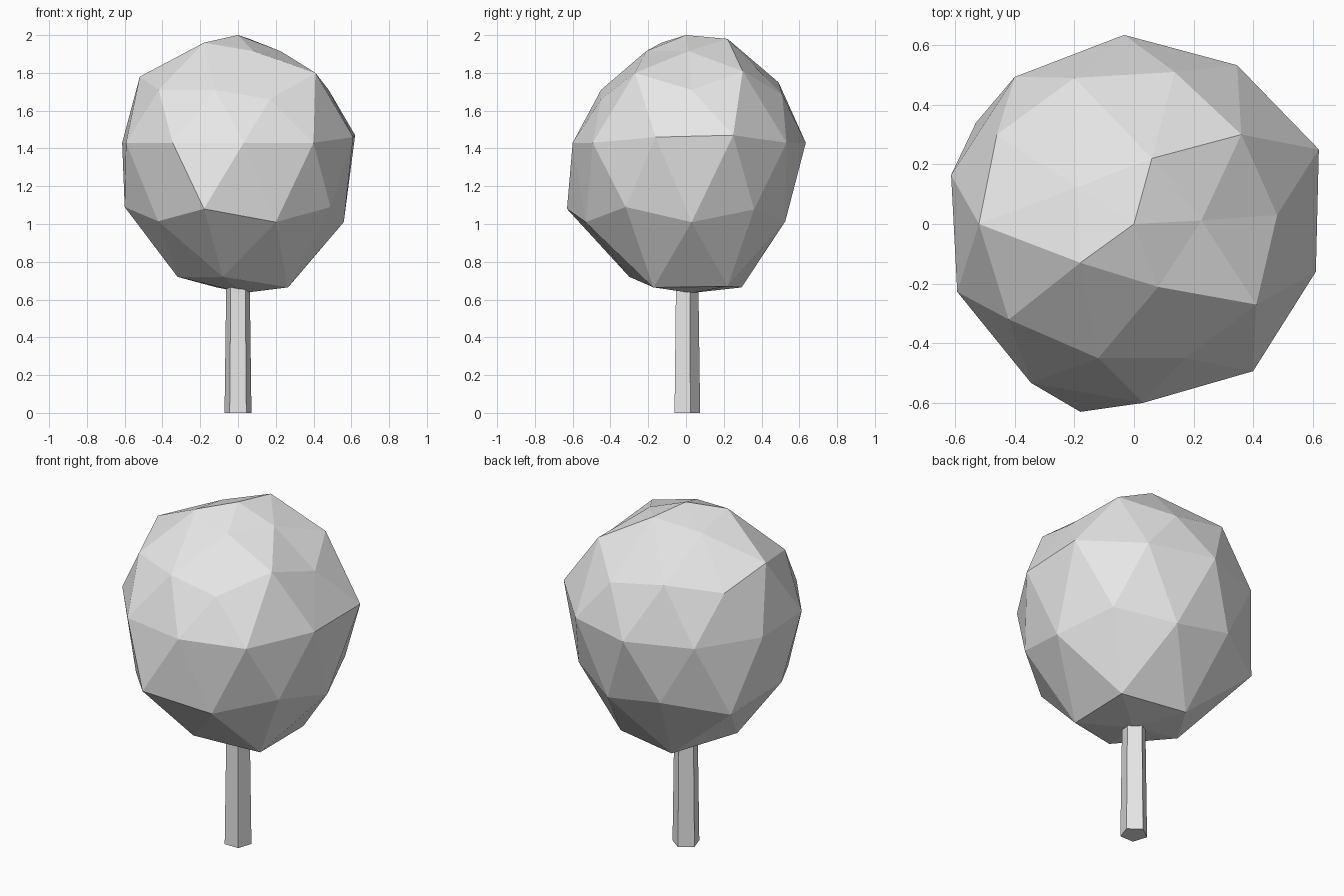
import bpy
import bmesh
from math import radians
from mathutils import Matrix, Vector

cube = bpy.data.objects.get("Cube")
if cube:
    bpy.data.objects.remove(cube, do_unlink=True)

# One plain grey for the whole tree
grey = bpy.data.materials.new("light grey")
grey.use_nodes = True
grey.diffuse_color = (0.8, 0.8, 0.8, 1)
grey.node_tree.nodes["Principled BSDF"].inputs["Base Color"].default_value = (0.8, 0.8, 0.8, 1)


def add_object(name, bm):
    """Turn a bmesh into a flat-shaded object."""
    bmesh.ops.recalc_face_normals(bm, faces=bm.faces)
    mesh = bpy.data.meshes.new(name)
    bm.to_mesh(mesh)
    bm.free()
    mesh.materials.append(grey)
    obj = bpy.data.objects.new(name, mesh)
    bpy.context.scene.collection.objects.link(obj)
    return obj


# Trunk: tapered pentagonal post with a corner facing the back
bm = bmesh.new()
trunk_height = 0.72
bmesh.ops.create_cone(bm, cap_ends=True, segments=5, radius1=0.075, radius2=0.065,
                      depth=trunk_height,
                      matrix=Matrix.Translation((0, 0, trunk_height / 2)))
back = max(bm.verts, key=lambda v: v.co.y)
turn = Vector((0, 1)).angle_signed(back.co.xy)
bmesh.ops.rotate(bm, verts=bm.verts, cent=(0, 0, 0), matrix=Matrix.Rotation(turn, 3, "Z"))
add_object("trunk", bm)


# Crown: faceted ball, squashed above its widest ring and stretched below it
def ring_width(z):
    if z > 0.8:
        return 0.43
    if z > 0.3:
        return 0.59
    if z > -0.3:
        return 0.635
    return 0.64 if z > -0.8 else 0.6


bm = bmesh.new()
bmesh.ops.create_icosphere(bm, subdivisions=2, radius=1,
                           matrix=Matrix.Rotation(radians(3), 4, "Z"))
for v in bm.verts:
    width = ring_width(v.co.z)
    height = 0.57 if v.co.z > 0 else 0.79
    if -0.95 < v.co.z < -0.8:
        height = 0.9
    v.co = (v.co.x * width, v.co.y * width, 1.43 + v.co.z * height)

# Irregular corners: pull the nearest crown vertex to each spot
bumps = [
    (0.06, 0.22, 1.98), (-0.18, -0.13, 1.96),
    (0.41, -0.27, 1.8), (0.36, 0.3, 1.81), (-0.52, 0, 1.78),
    (0.48, 0.03, 1.71), (0.17, -0.45, 1.66), (-0.12, -0.45, 1.71),
    (-0.2, 0.49, 1.75), (-0.46, 0.3, 1.7), (-0.42, -0.32, 1.71),
    (0.62, 0.25, 1.47), (0.61, -0.16, 1.46), (0.03, -0.6, 1.43),
    (-0.6, -0.03, 1.09), (-0.18, -0.63, 1.08), (-0.53, 0.34, 1.02),
    (0.56, 0.03, 1.01), (0.49, -0.32, 1.09), (0.2, -0.53, 1.01),
    (0.27, 0.22, 0.67), (-0.32, -0.02, 0.72), (-0.08, -0.3, 0.72),
    (0.03, 0.03, 0.635),
]
for spot in map(Vector, bumps):
    nearest = min(bm.verts, key=lambda v: (v.co - spot).length)
    nearest.co = spot
add_object("crown", bm)
